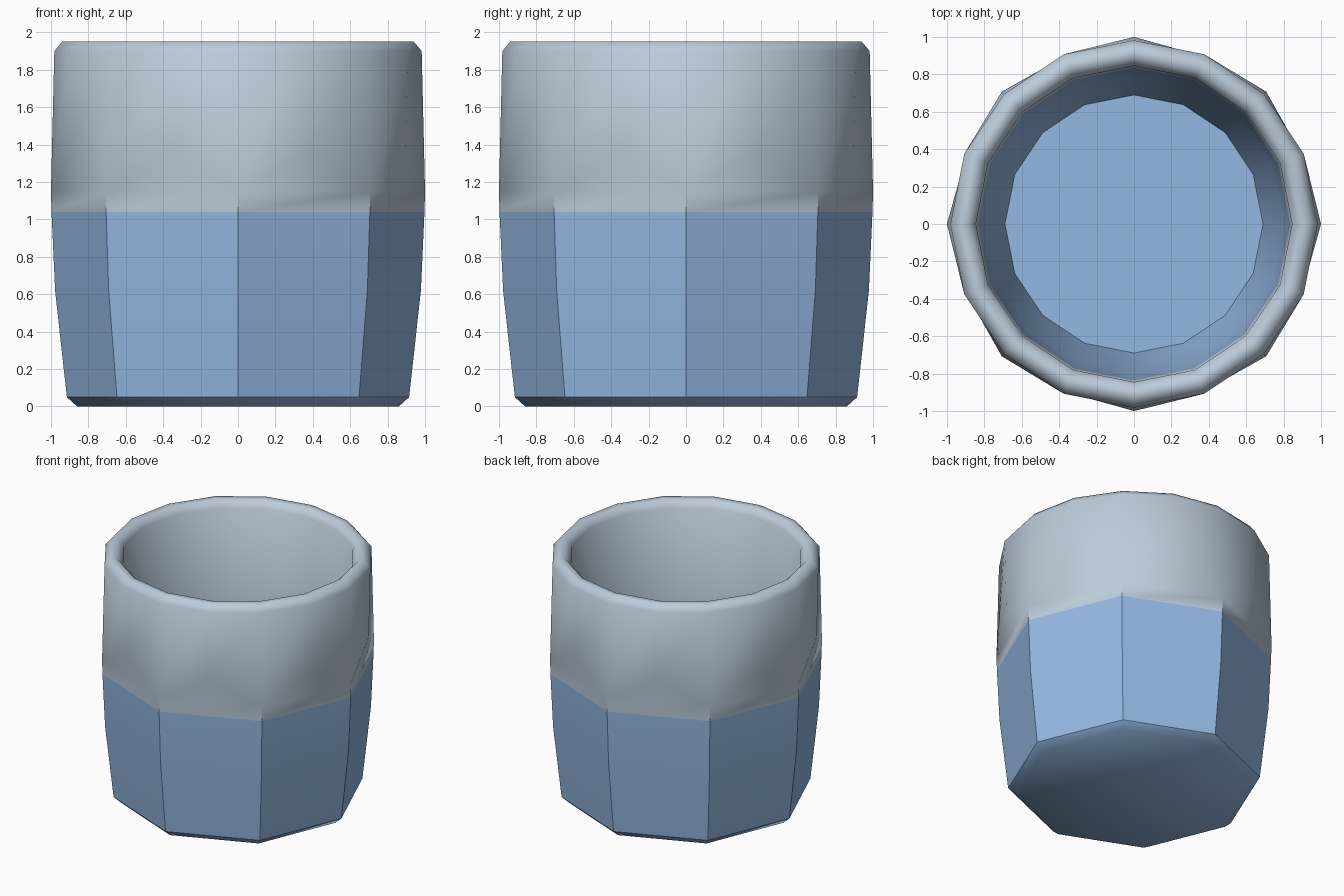
import bpy, bmesh, math

if "Cube" in bpy.data.objects:
    bpy.data.objects.remove(bpy.data.objects["Cube"])


def material(name, srgb):
    m = bpy.data.materials.new(name)
    lin = [((c / 255 + 0.055) / 1.055) ** 2.4 for c in srgb]
    m.diffuse_color = (*lin, 1)
    m.use_nodes = True
    m.node_tree.nodes["Principled BSDF"].inputs["Base Color"].default_value = m.diffuse_color
    return m


bm = bmesh.new()


def ring(n, r, z):
    """Ring of n points, the first one on the +x axis."""
    return [bm.verts.new((r * math.cos(2 * math.pi * i / n),
                          r * math.sin(2 * math.pi * i / n), z)) for i in range(n)]


def bridge(a, b, mat):
    n = len(a)
    for i in range(n):
        j = (i + 1) % n
        bm.faces.new((a[i], a[j], b[j], b[i])).material_index = mat


BLUE, GREY = 0, 1
SPLIT = 1.04

# eight-sided lower body
lower = [ring(8, r, z) for r, z in
         ((0.86, 0), (0.915, 0.05), (0.978, 0.62), (0.997, SPLIT), (1.0, 1.15))]
bm.faces.new(lower[0][::-1]).material_index = BLUE
for k in range(4):
    bridge(lower[k], lower[k + 1], BLUE if k < 3 else GREY)

# pointed transition from eight sides to sixteen
even = lower[-1]
mid = ring(16, 0.97, 1.35)
odd = mid[1::2]
for v in mid[0::2]:
    bm.verts.remove(v)
top = ring(16, 0.982, 1.9)
for i in range(8):
    j = (i + 1) % 8
    te, to, tn = top[2 * i], top[2 * i + 1], top[(2 * i + 2) % 16]
    for f in ((even[i], even[j], odd[i]),
              (even[i], odd[i], to, te),
              (odd[i], even[j], tn, to)):
        bm.faces.new(f).material_index = GREY

# rounded rim, inner wall and floor
prev = top
for r, z, mat in ((0.94, 1.95, GREY), (0.89, 1.95, GREY), (0.845, 1.9, GREY),
                  (0.835, SPLIT, GREY), (0.80, 0.62, BLUE), (0.69, 0.12, BLUE)):
    cur = ring(16, r, z)
    bridge(prev, cur, mat)
    prev = cur
bm.faces.new(prev).material_index = BLUE
floor = set(prev)

# smooth shading, with sharp facet corners, base edge and floor edge
corner = {v for r in lower[1:] for v in r}
base = set(lower[1])
for f in bm.faces:
    f.smooth = True
for e in bm.edges:
    a, b = e.verts
    level = abs(a.co.z - b.co.z) < 1e-4
    if a in corner and b in corner and not level:
        e.smooth = False
    if (a in base and b in base) or (a in floor and b in floor):
        e.smooth = False

bmesh.ops.recalc_face_normals(bm, faces=bm.faces[:])
mesh = bpy.data.meshes.new("cup")
bm.to_mesh(mesh)
bm.free()
mesh.materials.append(material("soft blue", (148, 184, 226)))
mesh.materials.append(material("pale grey", (188, 204, 219)))
cup = bpy.data.objects.new("cup", mesh)
bpy.context.collection.objects.link(cup)
